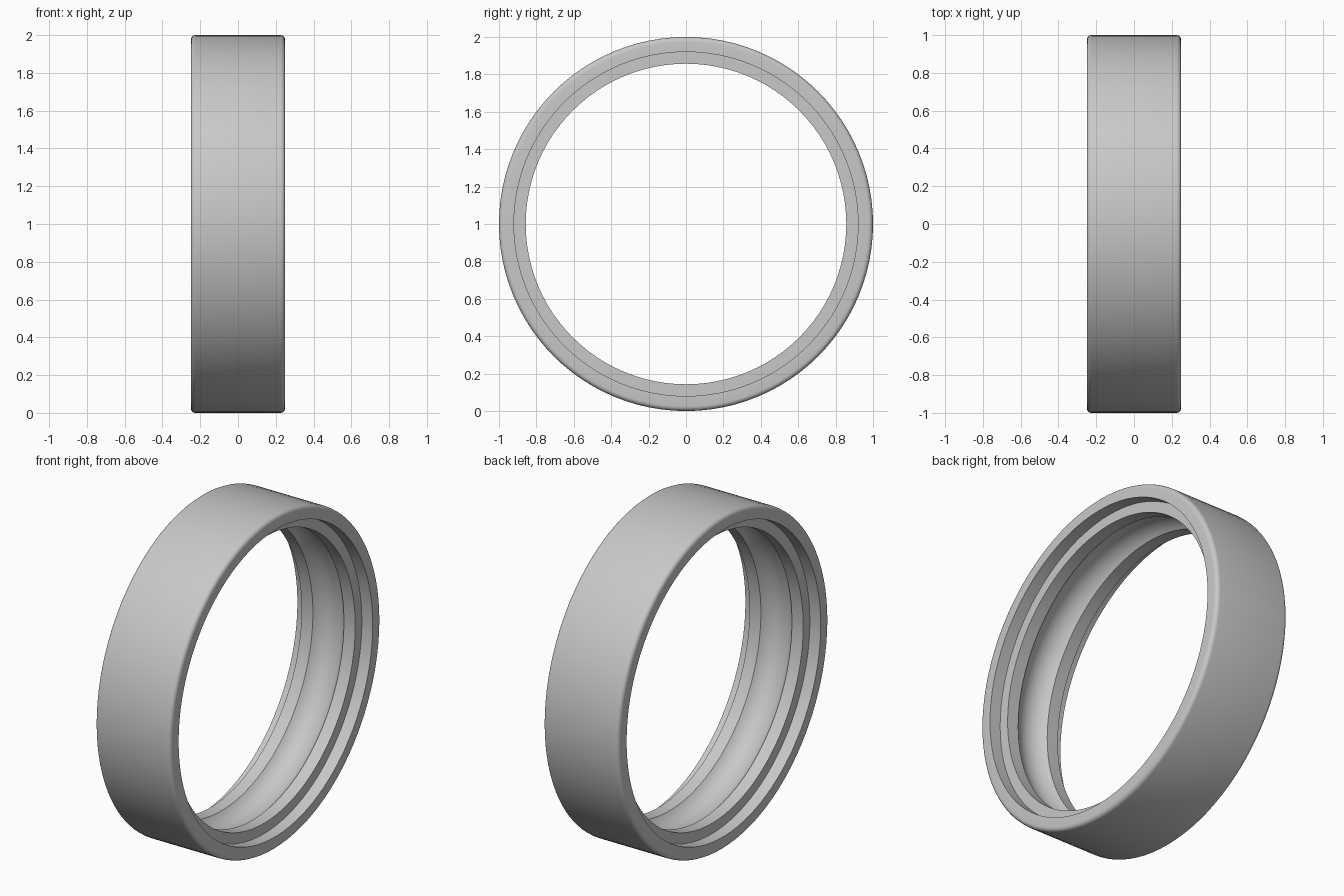
import bpy
import bmesh
import math
from mathutils import Vector

default = bpy.data.objects.get("Cube")
if default:
    bpy.data.objects.remove(default, do_unlink=True)

SEGMENTS = 96
HALF_WIDTH, OUTER_R, FILLET = 0.25, 1.0, 0.025
RECESS_R, RECESS_X = 0.92, 0.178
LAND_R, GROOVE_X, GROOVE_DEPTH = 0.857, 0.103, 0.05


def arc(cx, cr, radius, start, end, steps):
    """Points (x, r) along an arc; angles in radians from the +x direction."""
    angles = [start + (end - start) * i / steps for i in range(steps + 1)]
    return [(cx + radius * math.cos(a), cr + radius * math.sin(a)) for a in angles]


# Half of the section: rounded outer corner, side face, stepped recess, land
half = arc(HALF_WIDTH - FILLET, OUTER_R - FILLET, FILLET, math.pi / 2, 0, 5)
half += [(HALF_WIDTH, RECESS_R), (RECESS_X, RECESS_R), (RECESS_X, LAND_R)]

# Rounded raceway groove across the middle
ball_r = (GROOVE_X ** 2 + GROOVE_DEPTH ** 2) / (2 * GROOVE_DEPTH)
reach = math.asin(GROOVE_X / ball_r)
groove = arc(0, LAND_R + GROOVE_DEPTH - ball_r, ball_r,
             math.pi / 2 - reach, math.pi / 2 + reach, 16)

profile = half + groove + [(-x, r) for x, r in reversed(half)]

# Revolve the closed section about the x axis
bm = bmesh.new()
verts = [bm.verts.new((x, 0, r)) for x, r in profile]
edges = [bm.edges.new((v, verts[(i + 1) % len(verts)])) for i, v in enumerate(verts)]
bmesh.ops.spin(bm, geom=verts + edges, cent=(0, 0, 0), axis=(1, 0, 0),
               angle=2 * math.pi, steps=SEGMENTS)
bmesh.ops.remove_doubles(bm, verts=bm.verts[:], dist=0.0001)
bmesh.ops.recalc_face_normals(bm, faces=bm.faces[:])
bmesh.ops.translate(bm, vec=Vector((0, 0, OUTER_R)), verts=bm.verts[:])
mesh = bpy.data.meshes.new("bearing_outer_ring")
bm.to_mesh(mesh)
bm.free()

ring = bpy.data.objects.new("bearing_outer_ring", mesh)
bpy.context.collection.objects.link(ring)

# Single steel grey
steel = bpy.data.materials.new("steel_grey")
steel.use_nodes = True
colour = (0.58, 0.58, 0.58, 1)
steel.diffuse_color = colour
steel.node_tree.nodes["Principled BSDF"].inputs["Base Color"].default_value = colour
mesh.materials.append(steel)

# Smooth shading with crisp steps
bpy.ops.object.select_all(action="DESELECT")
ring.select_set(True)
bpy.context.view_layer.objects.active = ring
bpy.ops.object.shade_smooth_by_angle(angle=math.radians(30))
